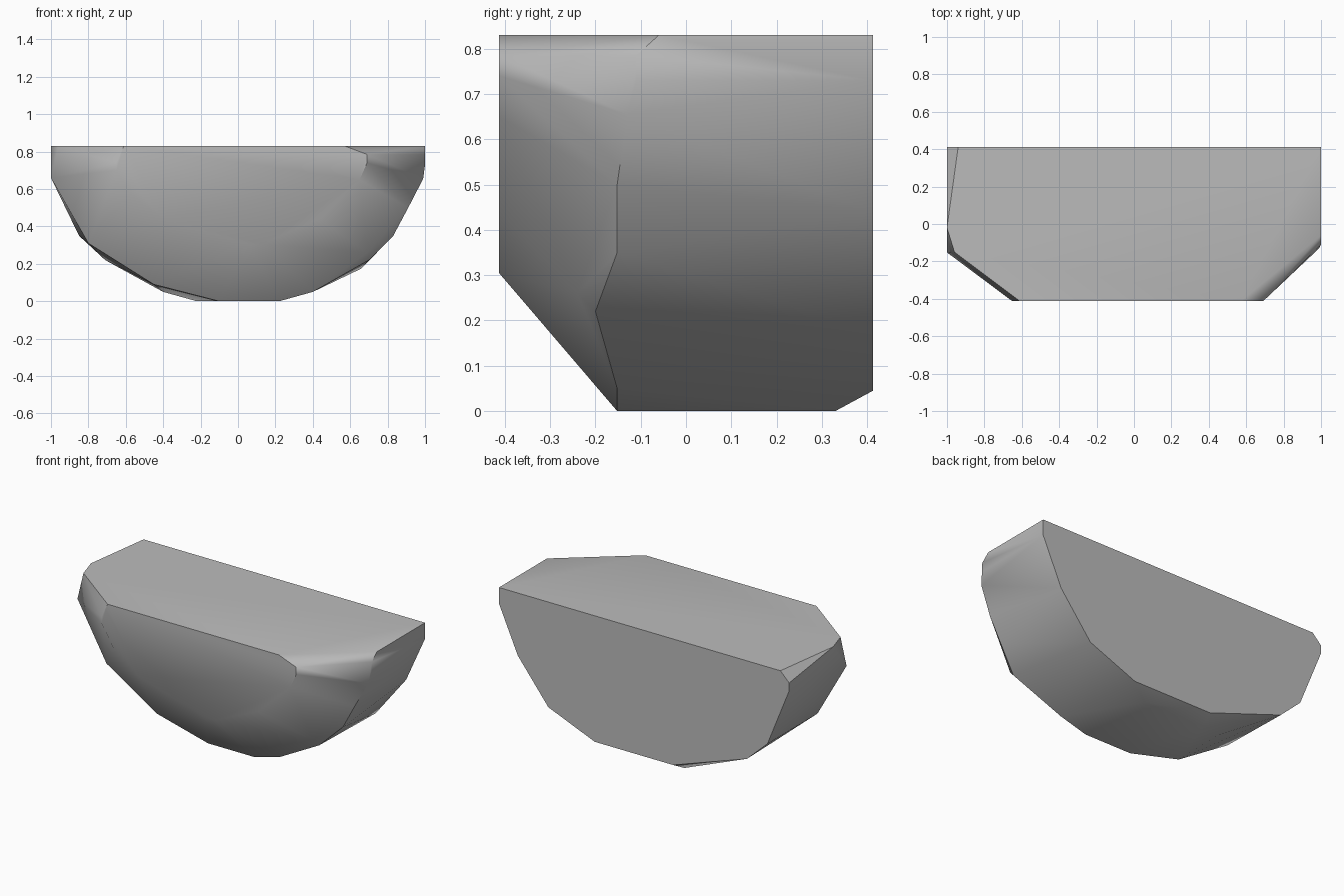
import bpy
import bmesh
from math import radians

default_cube = bpy.data.objects.get("Cube")
if default_cube:
    bpy.data.objects.remove(default_cube, do_unlink=True)

HALF_DEPTH = 0.413
HEIGHT = 0.83
BELLY_Y = -0.152

# flat top: outline in x, y
top_outline = [(-0.94, HALF_DEPTH), (1, HALF_DEPTH), (1, -0.06), (0.57, -HALF_DEPTH),
               (-0.61, -HALF_DEPTH), (-0.96, -0.15), (-1, -0.02)]

# flat front: outline in x, z
front_outline = [(-0.65, 0.74), (-0.65, 0.7), (-0.57, 0.57), (-0.4, 0.44), (0.06, 0.305),
                 (0.13, 0.305), (0.43, 0.44), (0.65, 0.65), (0.69, 0.74), (0.69, 0.785)]

# flat cut back: outline in x, z
back_outline = [(1, 0.73), (0.87, 0.44), (0.66, 0.175), (0.34, 0.045), (-0.2, 0.045),
                (-0.71, 0.22), (-0.85, 0.35), (-1, 0.72), (-1, 0.77)]

# ridge where the sloping front band meets the underside: x, z
belly_ridge = [(-1, 0.66), (-0.8, 0.31), (-0.45, 0.09), (-0.1, 0), (0.22, 0), (0.4, 0.05),
               (0.83, 0.35), (0.91, 0.5)]

# single corners of the chipped left side and the underside
loose_corners = [(1, -0.11, 0.785), (1, -0.11, 0.73), (0.99, -0.13, 0.655),
                 (0.7, -0.2, 0.22), (0.69, -0.24, 0.26),
                 (-0.22, 0.33, 0), (0.2, 0.33, 0), (-0.4, 0.25, 0.05)]


def on_plane(outline, y):
    """Place an x, z outline at the given depth."""
    return [(x, y, z) for x, z in outline]


corners = [(x, y, HEIGHT) for x, y in top_outline]
corners += on_plane(front_outline, -HALF_DEPTH)
corners += on_plane(back_outline, HALF_DEPTH)
corners += on_plane(belly_ridge, BELLY_Y)
corners += loose_corners

# wrap the corners in a convex stone and merge coplanar triangles
bm = bmesh.new()
for corner in corners:
    bm.verts.new(corner)
hull = bmesh.ops.convex_hull(bm, input=bm.verts)
unused = {v for v in hull["geom_interior"] + hull["geom_unused"]
          if isinstance(v, bmesh.types.BMVert)}
bmesh.ops.delete(bm, geom=list(unused), context="VERTS")
bmesh.ops.dissolve_limit(bm, angle_limit=radians(1), verts=bm.verts, edges=bm.edges)
bmesh.ops.recalc_face_normals(bm, faces=bm.faces)
mesh = bpy.data.meshes.new("rock")
bm.to_mesh(mesh)
bm.free()

# stone colour
stone = bpy.data.materials.new("stone_grey")
stone.use_nodes = True
grey = (0.5, 0.5, 0.5, 1)
stone.diffuse_color = grey
stone.node_tree.nodes["Principled BSDF"].inputs["Base Color"].default_value = grey
mesh.materials.append(stone)

rock = bpy.data.objects.new("rock", mesh)
bpy.context.collection.objects.link(rock)
bpy.ops.object.select_all(action="DESELECT")
rock.select_set(True)
bpy.context.view_layer.objects.active = rock
bpy.ops.object.shade_smooth_by_angle(angle=radians(38))
